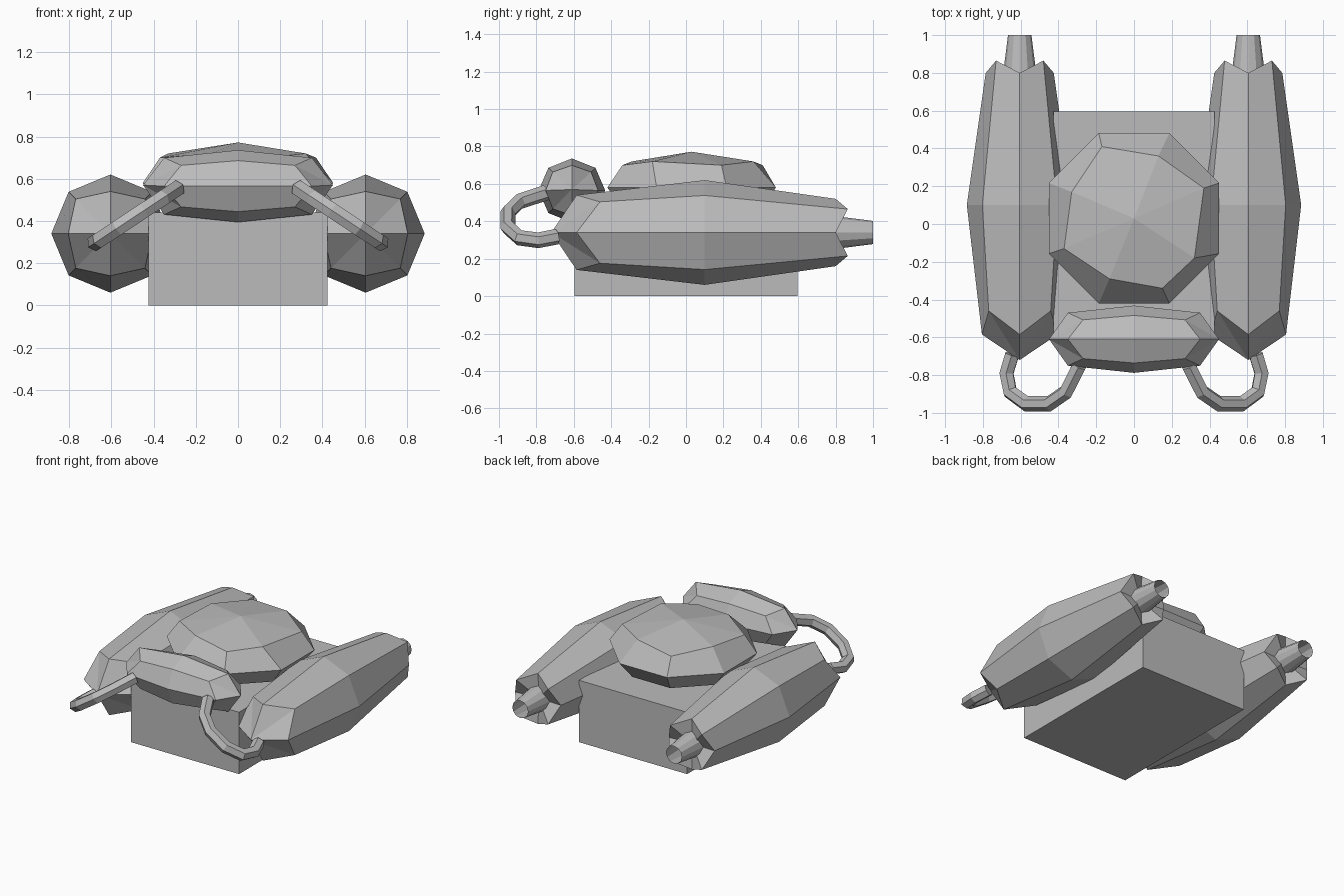
import bpy
from math import sin, cos, pi
from mathutils import Vector

if "Cube" in bpy.data.objects:
    bpy.data.objects.remove(bpy.data.objects["Cube"])

grey = bpy.data.materials.new("plain_grey")
grey.use_nodes = True
shade = (0.5, 0.5, 0.5, 1)
grey.diffuse_color = shade
grey.node_tree.nodes["Principled BSDF"].inputs["Base Color"].default_value = shade

SIDES = 8


def loft(name, rings, start=None, end=None):
    """Skin equal rings of points, closing an end to a pole where one is given."""
    n = len(rings[0])
    verts = [p for ring in rings for p in ring]
    faces = [(k * n + i, k * n + (i + 1) % n, (k + 1) * n + (i + 1) % n, (k + 1) * n + i)
             for k in range(len(rings) - 1) for i in range(n)]
    for pole, base in ((start, 0), (end, len(verts) - n)):
        if pole is not None:
            tip = len(verts)
            verts.append(pole)
            faces += [(base + i, base + (i + 1) % n, tip) for i in range(n)]
    mesh = bpy.data.meshes.new(name)
    mesh.from_pydata([tuple(v) for v in verts], [], faces)
    mesh.materials.append(grey)
    obj = bpy.data.objects.new(name, mesh)
    bpy.context.collection.objects.link(obj)
    # consistent outward normals
    bpy.context.view_layer.objects.active = obj
    obj.select_set(True)
    bpy.ops.object.mode_set(mode='EDIT')
    bpy.ops.mesh.select_all(action='SELECT')
    bpy.ops.mesh.normals_make_consistent(inside=False)
    bpy.ops.object.mode_set(mode='OBJECT')
    obj.select_set(False)
    return obj


def zigzag(cardinal, diagonal):
    """Ring of (along, u, v): straight and diagonal corners have own (along, radius)."""
    ring = []
    for i in range(SIDES):
        along, radius = diagonal if i % 2 else cardinal
        a = 2 * pi * i / SIDES
        ring.append((along, radius * cos(a), radius * sin(a)))
    return ring


# Base block
bpy.ops.mesh.primitive_cube_add(size=1, location=(0, 0, 0.22))
base = bpy.context.object
base.name = "base_block"
base.scale = (0.85, 1.19, 0.44)
base.data.materials.append(grey)
base.select_set(False)

# Head, a faceted spindle lying across the front
head_rings = [zigzag((-0.35, 0.14), (-0.27, 0.145)),
              zigzag((0, 0.178), (0, 0.178)),
              zigzag((0.35, 0.14), (0.27, 0.145))]
loft("head", [[(a, u - 0.61, 0.565 + 0.96 * v) for a, u, v in r] for r in head_rings],
     (-0.45, -0.61, 0.57), (0.45, -0.61, 0.57))


# Domed back shell
def shell_ring(radius, z):
    return [(radius * cos(pi / 8 + 2 * pi * i / SIDES),
             0.03 + radius * sin(pi / 8 + 2 * pi * i / SIDES), z) for i in range(SIDES)]


crown = [(0.37, 0.19, 0.7), (0.13, 0.36, 0.72), (-0.17, 0.41, 0.7), (-0.33, 0.17, 0.72),
         (-0.37, -0.13, 0.7), (-0.13, -0.29, 0.72), (0.15, -0.34, 0.7), (0.32, -0.18, 0.72)]
loft("back_shell", [shell_ring(0.39, 0.46), shell_ring(0.488, 0.58), crown],
     (0, 0.03, 0.4), (0, 0.03, 0.772))

# Mirrored side parts
for side, label in ((1, "left"), (-1, "right")):
    px, pz = 0.605 * side, 0.34

    # Long side pod
    pod = [zigzag((-0.585, 0.2), (-0.46, 0.232)),
           zigzag((0.1, 0.28), (0.1, 0.28)),
           zigzag((0.8, 0.18), (0.865, 0.177))]
    loft(label + "_pod", [[(px + u, a, pz + v) for a, u, v in r] for r in pod],
         (px, -0.72, pz), (px, 0.79, pz))

    # Open tapered nozzle
    nozzle = [[(px + r * cos(2 * pi * i / 12), y, pz + r * sin(2 * pi * i / 12))
               for i in range(12)] for y, r in ((0.78, 0.09), (1.0, 0.062))]
    loft(label + "_nozzle", nozzle)

    # Curved hose in a slanted plane from pod to head
    path = [Vector((side * x, y, 0.295 + 0.66 * (0.68 - x))) for x, y in
            ((0.645, -0.69), (0.675, -0.79), (0.655, -0.89), (0.57, -0.952),
             (0.45, -0.952), (0.36, -0.89), (0.29, -0.75))]
    normal = Vector((0.66 * side, 0, 1)).normalized()
    rings = []
    for k, p in enumerate(path):
        run = path[min(k + 1, len(path) - 1)] - path[max(k - 1, 0)]
        across = run.cross(normal).normalized()
        rings.append([p + 0.042 * (across * cos(pi * i / 3) + normal * sin(pi * i / 3))
                      for i in range(6)])
    loft(label + "_hose", rings, path[0], path[-1])
